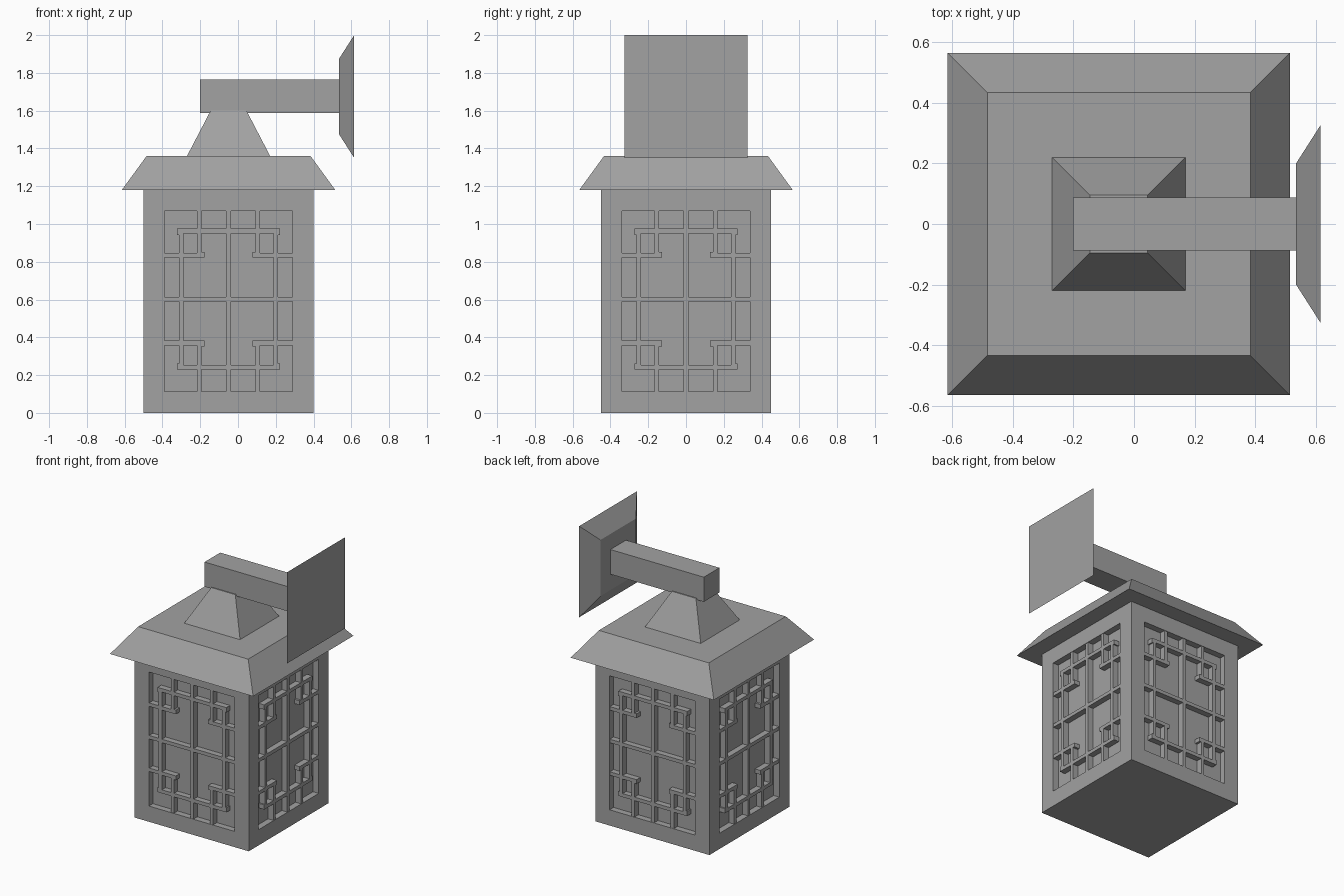
import bpy, bmesh
from math import pi
from mathutils import Matrix, Vector

if "Cube" in bpy.data.objects:
    bpy.data.objects.remove(bpy.data.objects["Cube"], do_unlink=True)

grey = bpy.data.materials.new("cast_grey")
grey.use_nodes = True
colour = (0.36, 0.36, 0.36, 1)
grey.diffuse_color = colour
grey.node_tree.nodes["Principled BSDF"].inputs["Base Color"].default_value = colour

CX = -0.05            # lantern axis
HALF, HEIGHT = 0.45, 1.18
FRAME, DEPTH = 0.112, 0.045
MID = HEIGHT / 2 + 0.012
BAR = 0.025


def finish(name, bm):
    bmesh.ops.recalc_face_normals(bm, faces=bm.faces)
    mesh = bpy.data.meshes.new(name)
    bm.to_mesh(mesh)
    bm.free()
    mesh.materials.append(grey)
    obj = bpy.data.objects.new(name, mesh)
    bpy.context.collection.objects.link(obj)
    return obj


def add_box(bm, low, high):
    low, high = Vector(low), Vector(high)
    matrix = Matrix.Translation((low + high) / 2) @ Matrix.Diagonal((*(high - low), 1))
    return bmesh.ops.create_cube(bm, size=1, matrix=matrix)["verts"]


def frustum(name, base, top, height, matrix):
    """Square tapered block standing on its local z = 0."""
    bm = bmesh.new()
    for v in add_box(bm, (-1, -1, 0), (1, 1, height)):
        half = top if v.co.z > height / 2 else base
        v.co.x *= half
        v.co.y *= half
    bm.transform(matrix)
    return finish(name, bm)


# Lantern body with a sunken panel on each side
bm = bmesh.new()
add_box(bm, (CX - HALF, -HALF, 0), (CX + HALF, HALF, HEIGHT))
bm.normal_update()
sides = [f for f in bm.faces if abs(f.normal.z) < 0.5]
bmesh.ops.inset_individual(bm, faces=sides, thickness=FRAME, use_even_offset=True)
for face in sides:
    inward = -face.normal.copy() * DEPTH
    ring = list(face.edges)
    pushed = bmesh.ops.extrude_face_region(bm, geom=[face])["geom"]
    bmesh.ops.translate(bm, vec=inward,
                        verts=[g for g in pushed if isinstance(g, bmesh.types.BMVert)])
    if face.is_valid:
        bmesh.ops.delete(bm, geom=[face], context="FACES_ONLY")
finish("lantern_body", bm)

# Lattice rectangles: u0, u1, z0, z1 on the panel
W = HALF - FRAME
LOW, TOP = FRAME, HEIGHT - FRAME
B = BAR / 2
bars = [(-B, B, LOW, TOP), (-W, W, MID - B, MID + B)]
for s in (-1, 1):
    def rect(u0, u1, z0, z1):
        bars.append((*sorted((s * u0, s * u1)), z0, z1))
    # Long upright, and top or bottom rail
    rect(0.25 - B, 0.25 + B, MID - 0.373, MID + 0.373)
    rail = MID + s * 0.361
    bars.append((-0.27, 0.27, rail - B, rail + B))
    for t in (-1, 1):
        def corner(u0, u1, d0, d1):
            z0, z1 = sorted((MID + t * d0, MID + t * d1))
            rect(u0, u1, z0, z1)
        edge = TOP - MID if t > 0 else MID - LOW
        corner(0.155 - B, 0.155 + B, 0.22, edge)      # short upright
        corner(0.127, W, 0.22, 0.22 + BAR)            # short rail
        corner(0.238, 0.272, 0.34, 0.373)             # outer knuckle
        corner(0.127, 0.16, 0.22, 0.25)               # inner knuckle

for i, side in enumerate(("front", "left", "back", "right")):
    bm = bmesh.new()
    for u0, u1, z0, z1 in bars:
        add_box(bm, (u0, -HALF + 0.003, z0), (u1, -HALF + DEPTH + 0.002, z1))
    bm.transform(Matrix.Translation((CX, 0, 0)) @ Matrix.Rotation(i * pi / 2, 4, "Z"))
    finish("lattice_" + side, bm)

# Roof and the tapered cap above it
frustum("roof", 0.565, 0.434, 0.18, Matrix.Translation((CX, 0, HEIGHT)))
frustum("roof_cap", 0.22, 0.095, 0.24, Matrix.Translation((CX, 0, 1.36)))

# Arm reaching to the wall plate
bm = bmesh.new()
add_box(bm, (-0.202, -0.088, 1.588), (0.54, 0.088, 1.764))
finish("arm", bm)
frustum("wall_plate", 0.325, 0.2, 0.08,
        Matrix.Translation((0.615, 0, 1.675)) @ Matrix.Rotation(-pi / 2, 4, "Y"))
